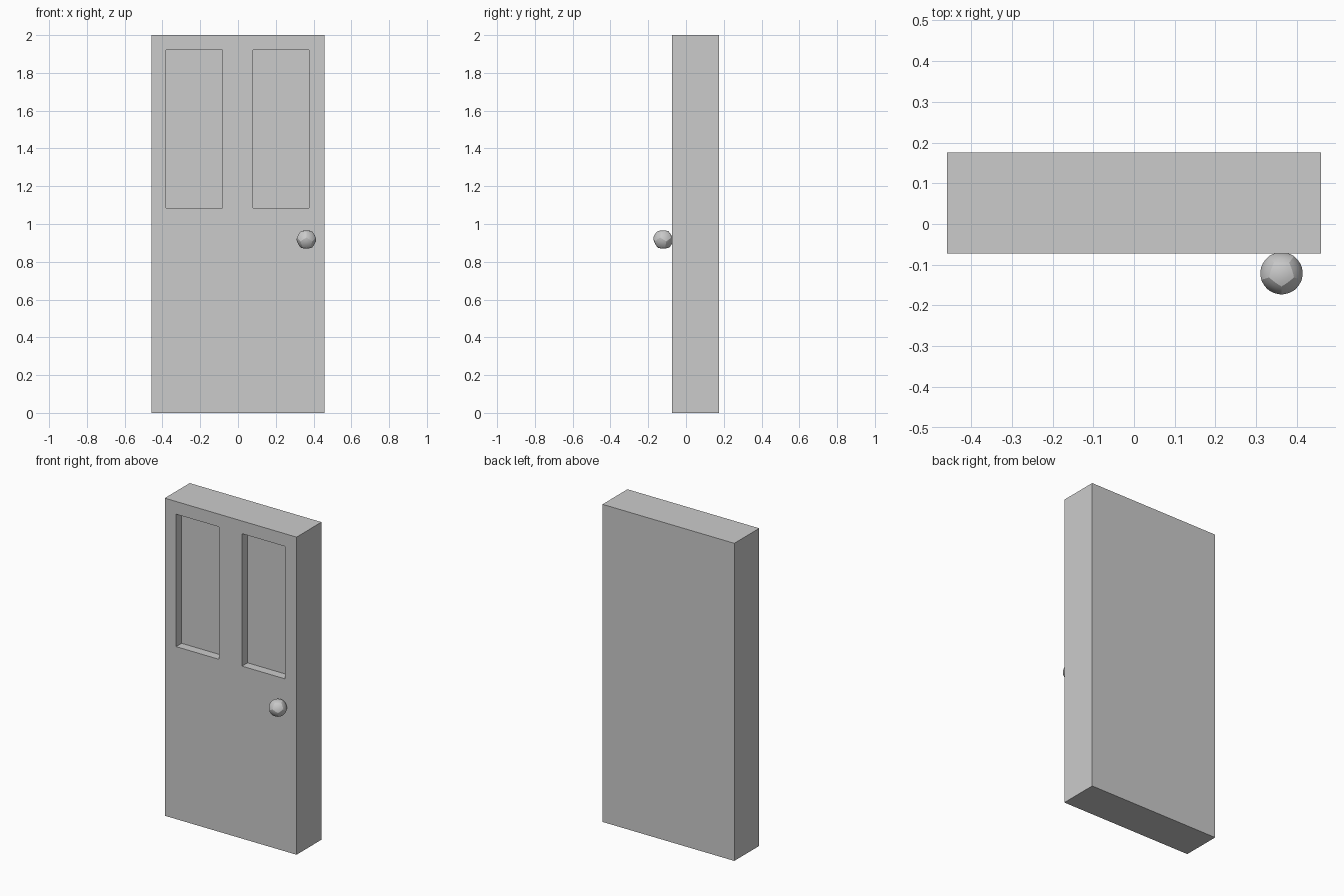
import bpy, bmesh, math
from mathutils import Matrix

if "Cube" in bpy.data.objects:
    bpy.data.objects.remove(bpy.data.objects["Cube"])


def box(name, lo, hi):
    size = [b - a for a, b in zip(lo, hi)]
    mid = [(a + b) / 2 for a, b in zip(lo, hi)]
    bpy.ops.mesh.primitive_cube_add(size=1, location=mid)
    ob = bpy.context.object
    ob.name = name
    ob.scale = size
    bpy.ops.object.transform_apply(location=False, rotation=False, scale=True)
    return ob


# Door slab
door = box("door_slab", (-0.459, -0.073, 0), (0.459, 0.175, 2.0))

# Two recessed upper panels, cut into the front only
for side, x0, x1 in (("left", -0.38, -0.082), ("right", 0.079, 0.377)):
    cutter = box("panel_cutter_" + side, (x0, -0.2, 1.086), (x1, -0.018, 1.92))
    mod = door.modifiers.new("panel_" + side, 'BOOLEAN')
    mod.operation = 'DIFFERENCE'
    mod.solver = 'EXACT'
    mod.object = cutter
    bpy.context.view_layer.objects.active = door
    bpy.ops.object.modifier_apply(modifier=mod.name)
    bpy.data.objects.remove(cutter, do_unlink=True)

# Knob: dodecahedron (dual of an icosahedron) with domed pentagons
ico = bmesh.new()
bmesh.ops.create_icosphere(ico, subdivisions=1, radius=1)
bm = bmesh.new()
for f in ico.faces:
    bm.verts.new(f.calc_center_median().normalized())
ico.free()
bmesh.ops.convex_hull(bm, input=bm.verts[:])
bmesh.ops.dissolve_limit(bm, angle_limit=math.radians(5),
                         verts=bm.verts[:], edges=bm.edges[:])
bmesh.ops.poke(bm, faces=bm.faces[:])
bmesh.ops.subdivide_edges(bm, edges=bm.edges[:], cuts=3, use_grid_fill=True)
for v in bm.verts:
    v.co = v.co.lerp(v.co.normalized(), 0.6)
bmesh.ops.transform(bm, verts=bm.verts[:],
                    matrix=Matrix.Rotation(math.radians(18), 4, 'Z') @ Matrix.Scale(0.053, 4))
bmesh.ops.recalc_face_normals(bm, faces=bm.faces[:])
mesh = bpy.data.meshes.new("door_knob")
bm.to_mesh(mesh)
bm.free()
knob = bpy.data.objects.new("door_knob", mesh)
knob.location = (0.362, -0.121, 0.918)
bpy.context.collection.objects.link(knob)
bpy.ops.object.select_all(action='DESELECT')
knob.select_set(True)
bpy.context.view_layer.objects.active = knob
bpy.ops.object.shade_smooth_by_angle(angle=math.radians(18))
